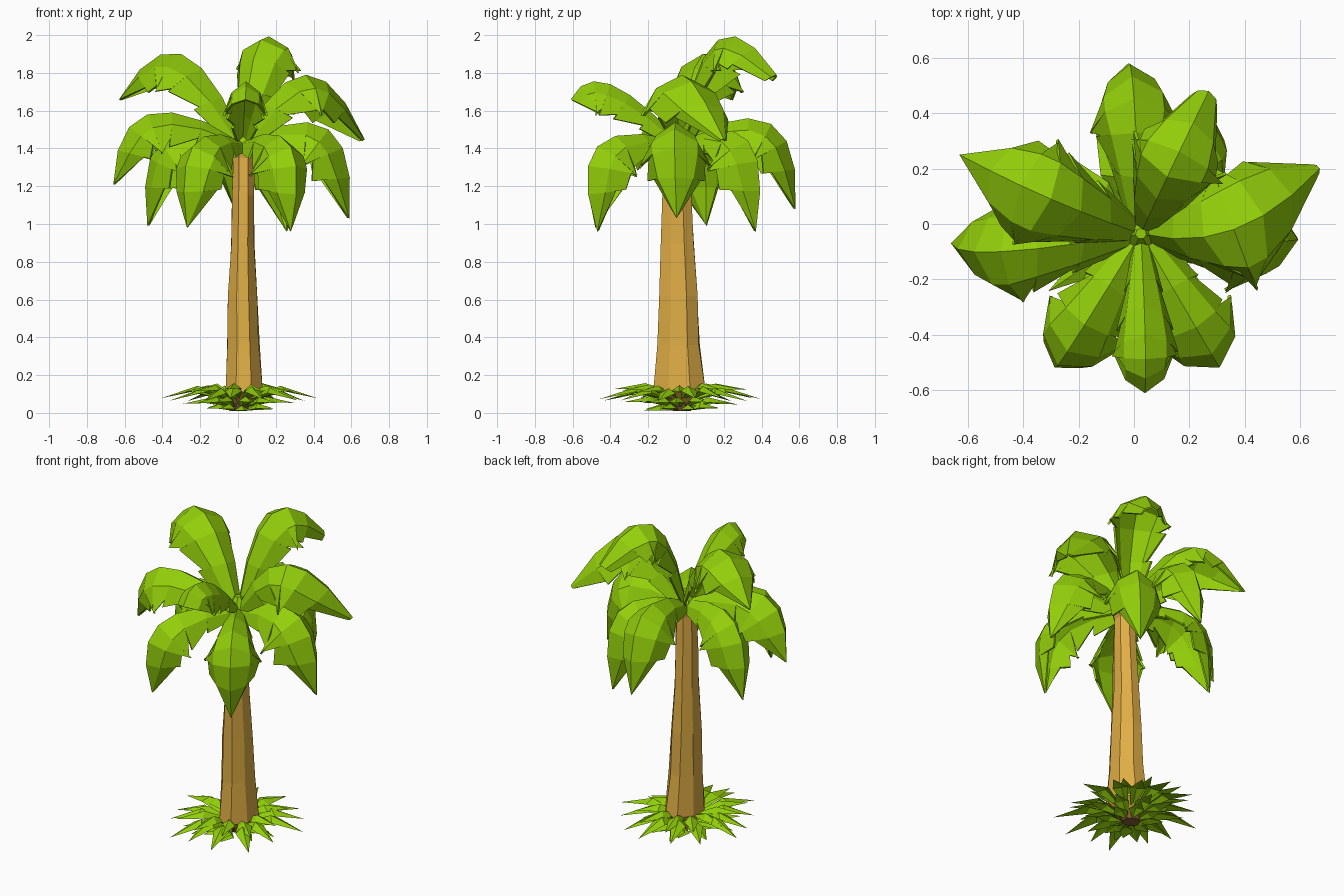
import bpy, math, random
from mathutils import Vector

if "Cube" in bpy.data.objects:
    bpy.data.objects.remove(bpy.data.objects["Cube"])

random.seed(4)


def material(name, rgb):
    m = bpy.data.materials.new(name)
    m.diffuse_color = (*rgb, 1)
    m.use_nodes = True
    m.node_tree.nodes["Principled BSDF"].inputs["Base Color"].default_value = m.diffuse_color
    return m


GREEN = material("leaf green", (0.29, 0.62, 0.003))
BARK = material("bark tan", (0.74, 0.42, 0.06))
BROWN = material("root brown", (0.25, 0.11, 0.035))


def make_object(name, verts, faces, mats):
    me = bpy.data.meshes.new(name)
    me.from_pydata([tuple(v) for v in verts], [], faces)
    for m in mats:
        me.materials.append(m)
    me.update()
    ob = bpy.data.objects.new(name, me)
    bpy.context.collection.objects.link(ob)
    return ob


# Trunk: eight-sided rings of (z, centre x, centre y, radius x, radius y)
rings = [(0.01, 0.0, -0.02, 0.05, 0.05), (0.05, 0.015, -0.03, 0.055, 0.065),
         (0.11, 0.03, -0.035, 0.105, 0.145), (0.36, 0.028, -0.04, 0.090, 0.120),
         (0.62, 0.024, -0.04, 0.080, 0.105), (0.9, 0.025, -0.045, 0.066, 0.092),
         (1.15, 0.028, -0.047, 0.064, 0.080), (1.35, 0.03, -0.045, 0.06, 0.068),
         (1.39, 0.033, -0.045, 0.076, 0.075), (1.44, 0.025, -0.04, 0.045, 0.045)]
N = 8
verts, faces = [], []
for z, cx, cy, rx, ry in rings:
    for k in range(N):
        a = 2 * math.pi * (k + 0.5) / N
        j = random.uniform(0.96, 1.06)
        verts.append((cx + rx * j * math.cos(a), cy + ry * j * math.sin(a), z))
for i in range(len(rings) - 1):
    for k in range(N):
        k2 = (k + 1) % N
        faces.append((i * N + k, i * N + k2, (i + 1) * N + k2, (i + 1) * N + k))
faces.append(tuple(reversed(range(N))))
faces.append(tuple(range((len(rings) - 1) * N, len(rings) * N)))
trunk = make_object("trunk", verts, faces, [BARK, BROWN])
for p in trunk.data.polygons:
    if p.center.z < 0.04:
        p.material_index = 1


def profile(t, blunt):
    """Leaf half width along its length, 0..1."""
    pts = [(0, 0.25), (0.2, 0.66), (0.45, 0.98), (0.65, 1.0), (0.85, 0.76), (1, 0.0)]
    for (a, u), (b, v) in zip(pts, pts[1:]):
        if t <= b:
            w = u + (v - u) * (t - a) / (b - a)
            return max(w, blunt) if t > 0.5 else w
    return blunt


def palm_leaf(name, base, apex, tip, half, drop, blunt=0.0):
    """Arched ridge with two drooping, notched sides."""
    base, apex, tip = Vector(base), Vector(apex), Vector(tip)
    ctrl = 2 * apex - (base + tip) / 2
    flat = tip - base
    side = Vector((-flat.y, flat.x, 0)).normalized()
    steps = 6
    verts, faces = [], []

    def point(t, sgn, out, down):
        p = (1 - t) ** 2 * base + 2 * t * (1 - t) * ctrl + t * t * tip
        tan = ((1 - t) * (ctrl - base) + t * (tip - ctrl)).normalized()
        w = profile(t, blunt)
        verts.append(p + side * sgn * half * out * w
                     - tan.cross(side).normalized() * drop * down * w)
        return len(verts) - 1

    ts = [i / steps for i in range(steps + 1)]
    centre = [point(t, 0, 0, 0) for t in ts]
    for sgn in (1, -1):
        mid = [point(t, sgn, 0.68, 0.36) for t in ts[:-1]]
        mid.append(point(1, sgn, 0.68, 0.36) if blunt else centre[-1])
        edge = point(0, sgn, 1, 1)
        for i in range(steps):
            quads = [[centre[i], centre[i + 1], mid[i + 1], mid[i]]]
            # outer strip: each segment ends in a tooth, the next starts further in
            if i == steps - 1 and not blunt:
                quads.append([mid[i], mid[i + 1], edge])
            else:
                k = random.uniform(1.0, 1.1)
                tooth = point(ts[i + 1], sgn, k, k)
                quads.append([mid[i], mid[i + 1], tooth, edge])
                cut = random.uniform(0.8, 1.0)
                edge = point(ts[i + 1], sgn, cut, cut * 0.92)
            for q in quads:
                q = list(dict.fromkeys(q))
                faces.append(tuple(q if sgn > 0 else reversed(q)))
    ob = make_object(name, verts, faces, [GREEN])
    sol = ob.modifiers.new("thickness", "SOLIDIFY")
    sol.thickness = 0.012
    sol.offset = -1


# Crown: (name, apex, tip, half width, side droop, blunt tip)
leaves = [
    ("back", (0.0, 0.45, 1.53), (-0.02, 0.58, 1.08), 0.16, 0.21, 0),
    ("top_back", (0.12, 0.17, 1.975), (0.27, 0.48, 1.79), 0.18, 0.18, 0.3),
    ("high_right", (0.36, -0.02, 1.79), (0.67, 0.20, 1.45), 0.22, 0.20, 0.1),
    ("right", (0.48, -0.06, 1.50), (0.59, -0.05, 1.03), 0.18, 0.23, 0),
    ("front_right", (0.28, -0.47, 1.41), (0.28, -0.47, 0.96), 0.16, 0.20, 0),
    ("front", (0.04, -0.40, 1.74), (0.04, -0.61, 1.66), 0.115, 0.17, 0.9),
    ("front_left", (-0.24, -0.46, 1.41), (-0.27, -0.48, 0.98), 0.16, 0.20, 0),
    ("left", (-0.48, -0.10, 1.58), (-0.66, -0.07, 1.21), 0.18, 0.21, 0),
    ("high_left", (-0.30, 0.09, 1.90), (-0.63, 0.25, 1.66), 0.20, 0.20, 0),
    ("back_right", (0.25, 0.33, 1.44), (0.26, 0.37, 0.96), 0.16, 0.20, 0),
    ("back_left", (-0.40, 0.08, 1.45), (-0.48, 0.11, 0.99), 0.15, 0.20, 0),
]
for name, apex, tip, half, drop, blunt in leaves:
    palm_leaf("leaf_" + name, (0.025, -0.035, 1.44), apex, tip, half, drop, blunt)

# Small bud closing the middle of the crown
bpy.ops.mesh.primitive_cone_add(vertices=7, radius1=0.06, radius2=0.02, depth=0.07,
                                location=(0.025, -0.035, 1.47))
bpy.context.object.name = "crown_bud"
bpy.context.object.data.materials.append(GREEN)

# Grass tuft at the foot: tiers of (count, length, mid height, tip height, half width, base height)
verts, faces = [], []
for count, length, zm, zt, half, zb in [(14, 0.41, 0.125, 0.07, 0.045, 0.06),
                                        (11, 0.33, 0.14, 0.12, 0.042, 0.09),
                                        (10, 0.29, 0.07, 0.05, 0.045, 0.03),
                                        (8, 0.20, 0.035, 0.02, 0.045, 0.012)]:
    off = random.random()
    for k in range(count):
        a = 2 * math.pi * (k + off + random.uniform(-0.2, 0.2)) / count
        d = Vector((math.cos(a), math.sin(a) * 1.1, 0))
        s = Vector((-math.sin(a), math.cos(a), 0))
        r = length * random.uniform(0.86, 1.04)
        c = Vector((0.005, -0.03, 0))
        up = Vector((0, 0, 1))
        h = random.uniform(-0.008, 0.008)
        o = len(verts)
        verts += [c + d * 0.04 + up * zb,
                  c + d * r * 0.52 + up * (zm + h + 0.012),
                  c + d * r * 0.58 + s * half + up * (zm + h - 0.016),
                  c + d * r * 0.58 - s * half + up * (zm + h - 0.016),
                  c + d * r * 0.52 + up * (zm + h - 0.002),
                  c + d * r + up * (zt + h)]
        for f in [(0, 1, 2), (0, 3, 1), (1, 5, 2), (1, 3, 5),
                  (0, 2, 4), (0, 4, 3), (4, 2, 5), (4, 5, 3)]:
            faces.append(tuple(o + i for i in f))
# outward winding: top faces up, underside faces down
faces = [f if ((verts[f[1]] - verts[f[0]]).cross(verts[f[2]] - verts[f[0]]).z > 0) == (n % 8 < 4)
         else tuple(reversed(f)) for n, f in enumerate(faces)]
make_object("grass_tuft", verts, faces, [GREEN])
